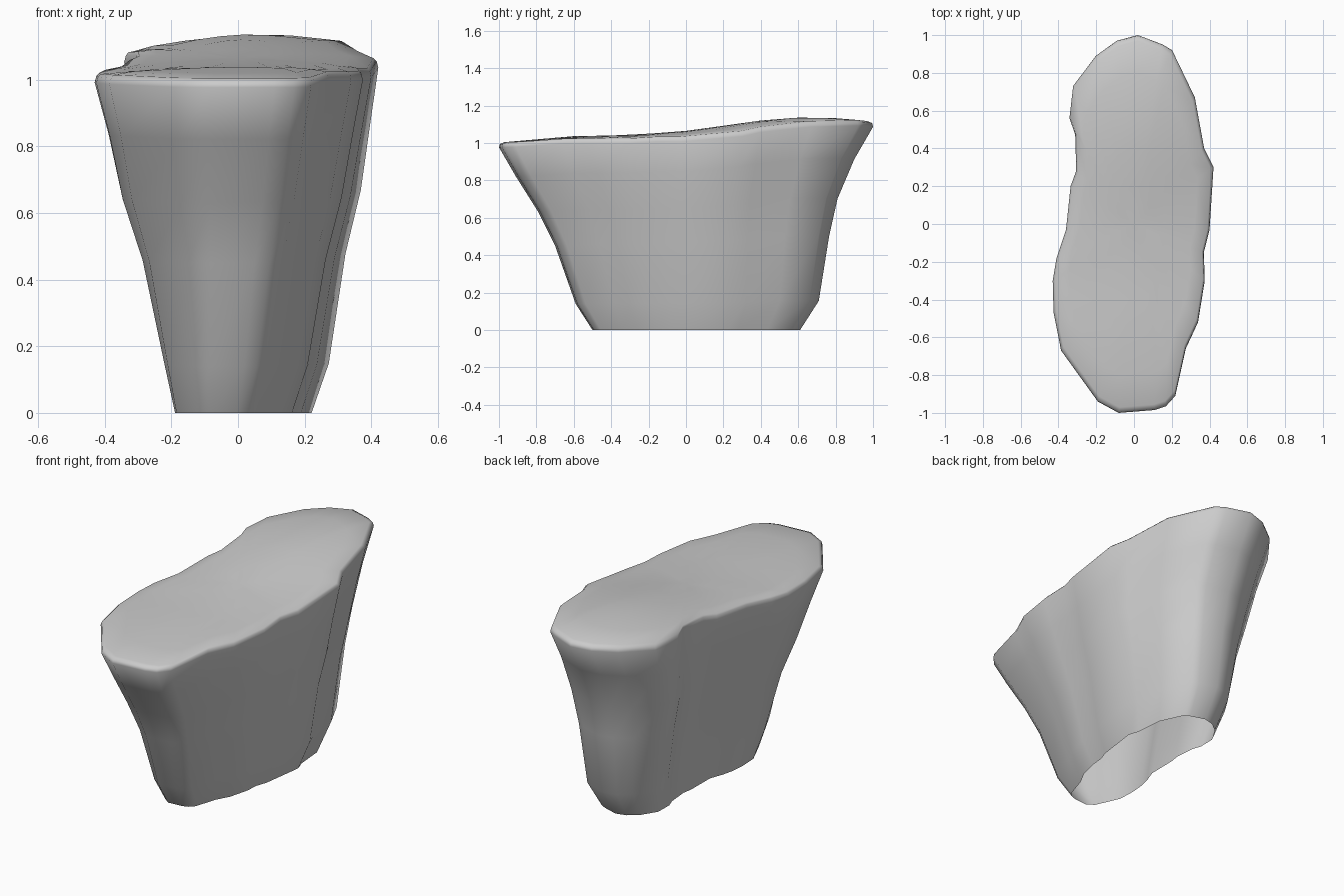
import bpy, bmesh

if "Cube" in bpy.data.objects:
    bpy.data.objects.remove(bpy.data.objects["Cube"])

# Rim outline seen from above, counter-clockwise from the back
OUTLINE = [(0.02, 1.0), (-0.09, 0.97), (-0.2, 0.89), (-0.32, 0.73), (-0.34, 0.56),
           (-0.31, 0.47), (-0.305, 0.28), (-0.335, 0.2), (-0.36, -0.03), (-0.41, -0.18),
           (-0.43, -0.3), (-0.425, -0.47), (-0.385, -0.67), (-0.19, -0.94), (-0.08, -1.0),
           (0.11, -0.985), (0.17, -0.965), (0.22, -0.91), (0.275, -0.66), (0.34, -0.52),
           (0.375, -0.3), (0.37, -0.15), (0.4, -0.03), (0.42, 0.3), (0.37, 0.4),
           (0.32, 0.67), (0.2, 0.92), (0.15, 0.95)]

# Height fraction, then reach to the front, back, left and right
LEVELS = [(0, 0.50, 0.61, 0.165, 0.20), (0.14, 0.59, 0.71, 0.20, 0.25),
          (0.45, 0.70, 0.765, 0.275, 0.305), (0.63, 0.79, 0.81, 0.34, 0.355),
          (0.82, 0.91, 0.90, 0.385, 0.39), (0.975, 1.0, 1.0, 0.43, 0.42),
          (0.993, 0.995, 0.995, 0.425, 0.416)]

# Crest height of the top along y
CREST = [(-1, 1.003), (-0.6, 1.037), (-0.3, 1.042), (0, 1.065), (0.2, 1.092),
         (0.4, 1.12), (0.6, 1.135), (0.8, 1.132), (1, 1.113)]


def top_height(x, y):
    """Crest height, falling away to both sides and lower at the back left."""
    y = max(-1, min(1, y))
    for (a, za), (b, zb) in zip(CREST, CREST[1:]):
        if y <= b:
            z = za + (zb - za) * (y - a) / (b - a)
            break
    back = max(0, min(1, (y + 0.2) / 0.6))
    return z - (0.13 + 0.2 * back) * x * x + 0.07 * x * max(y, 0)


def wall_ring(f, front, back, left, right):
    ring = []
    for x, y in OUTLINE:
        px = x * (left / 0.43 if x < 0 else right / 0.42)
        if y > 0:      # fuller foot at the back
            px *= 1 + 0.35 * y * (1 - f)
            py = back * y ** (1 - 0.15 * (1 - f))
        else:          # foot swings left at the front
            px += 0.055 * y * (1 - f)
            py = front * y
        ring.append((px, py, f * top_height(x, y)))
    return ring


def cap_ring(s):
    return [(x * s, y * s, top_height(x * s, y * s)) for x, y in OUTLINE]


bm = bmesh.new()
# Flared walls (open underneath), rolled rim and gently domed top
rings = [wall_ring(*lv) for lv in LEVELS] + [cap_ring(s) for s in (0.97, 0.8, 0.6, 0.4, 0.2)]
loops = [[bm.verts.new(p) for p in r] for r in rings]
n = len(OUTLINE)
for lo, hi in zip(loops, loops[1:]):
    for i in range(n):
        j = (i + 1) % n
        bm.faces.new((lo[i], lo[j], hi[j], hi[i]))
centre = bm.verts.new((0, 0, top_height(0, 0)))
for i in range(n):
    bm.faces.new((loops[-1][i], loops[-1][(i + 1) % n], centre))

mesh = bpy.data.meshes.new("rock_pedestal")
bm.to_mesh(mesh)
bm.free()
obj = bpy.data.objects.new("rock_pedestal", mesh)
bpy.context.collection.objects.link(obj)
bpy.context.view_layer.objects.active = obj
obj.select_set(True)
bpy.ops.object.shade_smooth_by_angle(angle=1.05)
